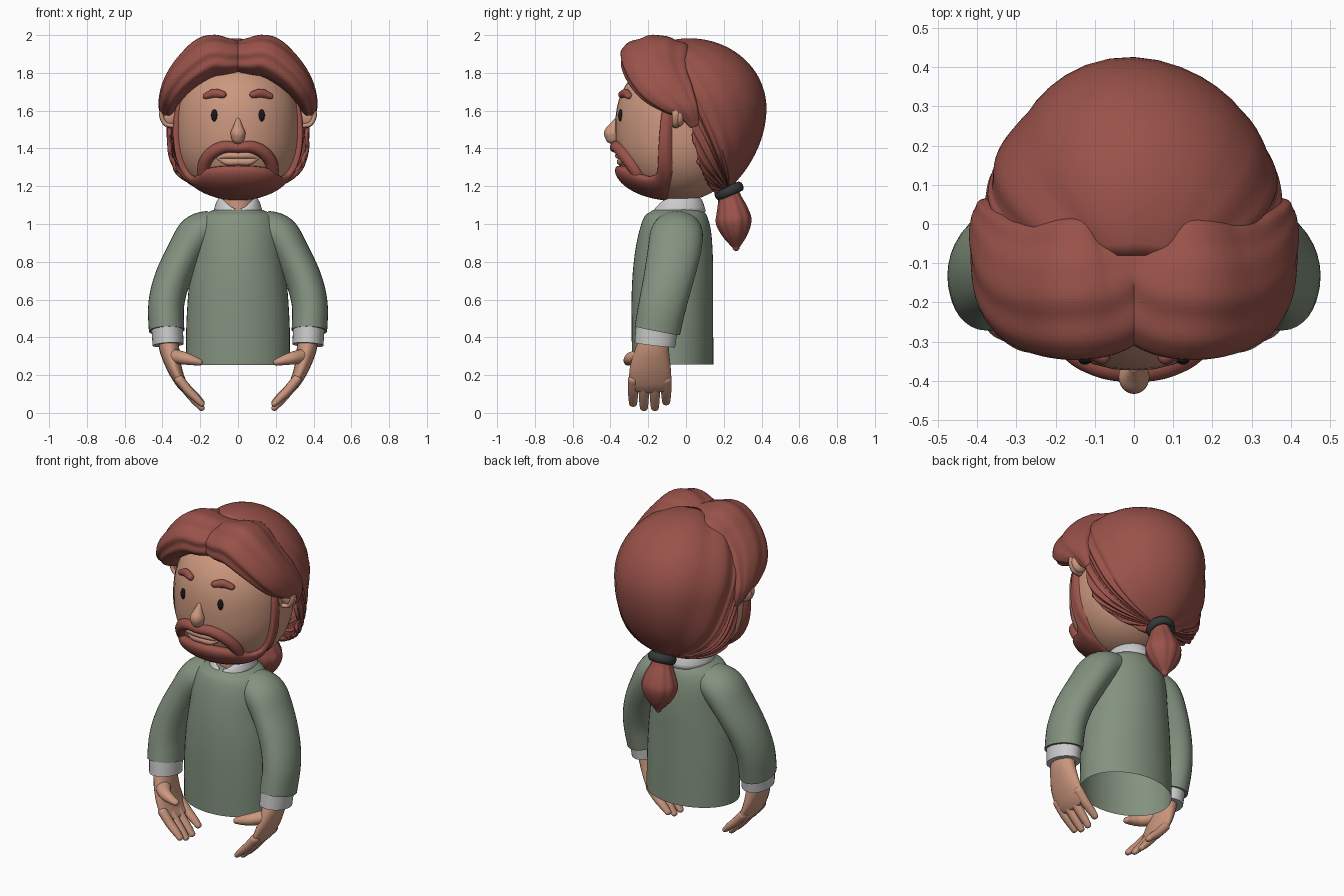
import bpy, bmesh, math
from math import sin, cos, pi, radians
from mathutils import Vector, Matrix

if "Cube" in bpy.data.objects:
    bpy.data.objects.remove(bpy.data.objects["Cube"])


def material(name, rgb):
    m = bpy.data.materials.new(name)
    m.diffuse_color = (*rgb, 1)
    m.use_nodes = True
    m.node_tree.nodes["Principled BSDF"].inputs["Base Color"].default_value = m.diffuse_color
    return m


SKIN = material("skin", (0.60, 0.31, 0.21))
HAIR = material("hair", (0.32, 0.085, 0.068))
GREEN = material("sweater_green", (0.23, 0.29, 0.215))
BLACK = material("black", (0.01, 0.01, 0.01))
BAND = material("band", (0.035, 0.04, 0.04))


def finish(name, bm, mat=None, mirror=False, thick=0):
    bmesh.ops.remove_doubles(bm, verts=bm.verts, dist=1e-5)
    bmesh.ops.recalc_face_normals(bm, faces=bm.faces)
    me = bpy.data.meshes.new(name)
    bm.to_mesh(me)
    bm.free()
    me.shade_smooth()
    me.set_sharp_from_angle(angle=radians(60))
    ob = bpy.data.objects.new(name, me)
    bpy.context.collection.objects.link(ob)
    if mat:
        me.materials.append(mat)
    if thick:
        s = ob.modifiers.new("thickness", 'SOLIDIFY')
        s.thickness, s.offset = thick, -1
    if mirror:
        ob.modifiers.new("mirror", 'MIRROR').use_mirror_merge = False
    return ob


def spline(keys, s):
    """Catmull-Rom through tuples of any length, s in 0..1."""
    f = s * (len(keys) - 1)
    i = min(int(f), len(keys) - 2)
    t = f - i
    p1, p2 = keys[i], keys[i + 1]
    p0 = keys[i - 1] if i else p1
    p3 = keys[i + 2] if i + 2 < len(keys) else p2
    return [b + .5 * t * (c - a + t * (2*a - 5*b + 4*c - d + t * (3*(b - c) + d - a)))
            for a, b, c, d in zip(p0, p1, p2, p3)]


def grid(name, fn, nu, nv, mat=None, **kw):
    bm = bmesh.new()
    vs = [[bm.verts.new(fn(i / nu, j / nv)) for j in range(nv + 1)] for i in range(nu + 1)]
    for i in range(nu):
        for j in range(nv):
            bm.faces.new((vs[i][j], vs[i + 1][j], vs[i + 1][j + 1], vs[i][j + 1]))
    return finish(name, bm, mat, **kw)


def tube(name, keys, mat=None, seg=20, steps=6, caps="round", ripple=None, **kw):
    """Sweep an ellipse along keys (x, y, z, r_normal, r_along_y)."""
    n = steps * (len(keys) - 1)
    pts = [spline(keys, i / n) for i in range(n + 1)]
    rings = []
    for i, p in enumerate(pts):
        t = (Vector(pts[min(i + 1, n)][:3]) - Vector(pts[max(i - 1, 0)][:3])).normalized()
        b = (Vector((0, 1, 0)) - t * t.y).normalized()
        rings.append((Vector(p[:3]), t, b, b.cross(t), p[3], p[4]))
    if caps == "round":
        def dome(ring, sign):
            c, t, b, m, rn, rb = ring
            return [(c + t * sign * min(rn, rb) * sin(a), t, b, m, rn * cos(a), rb * cos(a))
                    for a in (.35, .7, 1.05, 1.35, 1.53)]
        rings = dome(rings[0], -1)[::-1] + rings + dome(rings[-1], 1)
    bm = bmesh.new()
    loops = []
    for c, t, b, m, rn, rb in rings:
        loop = []
        for j in range(seg):
            a = 2 * pi * j / seg
            k = ripple(a) if ripple else 1
            loop.append(bm.verts.new(c + (m * rn * cos(a) + b * rb * sin(a)) * k))
        loops.append(loop)
    for p, q in zip(loops, loops[1:]):
        for j in range(seg):
            bm.faces.new((p[j], p[j - 1], q[j - 1], q[j]))
    if caps != "open":
        bm.faces.new(loops[-1])
        if caps != "top":
            bm.faces.new(loops[0])
    return finish(name, bm, mat, **kw)


def ball(name, loc, r, mat, mirror=False):
    bm = bmesh.new()
    bmesh.ops.create_uvsphere(bm, u_segments=24, v_segments=16, radius=1,
                              matrix=Matrix.Translation(loc) @ Matrix.Diagonal((*r, 1)))
    return finish(name, bm, mat, mirror)


def sym(keys):
    return [(-k[0], *k[1:]) for k in keys[:0:-1]] + keys


# Head: egg with a full jaw, plus helpers that place things on its surface
def swell(z):
    return max(0, 1 - min(1, abs(z - 1.5) / .38) ** 2.5) ** .5


def on_head(az, z, off=0):
    k = swell(z)
    return Vector(((.33 * k + off) * sin(az), -.04 - (.335 * k + off) * cos(az), z))


def face(x, z, off=0):
    return (x, -.04 - .335 * max(0, swell(z) ** 2 - (x / .33) ** 2) ** .5 - off, z)


grid("head", lambda u, v: on_head(2 * pi * u, 1.5 - .38 * cos(pi * v)), 40, 28, SKIN)
tube("neck", [(0, -.04, 1.0, .085, .085), (0, -.02, 1.25, .09, .1)], SKIN)

# Face features
ball("eye", face(.125, 1.575), (.017, .012, .032), BLACK, True)
tube("eyebrow", [(*face(x, z, .004), r, .02) for x, z, r in
                 ((.08, 1.685, .019), (.125, 1.692, .024), (.17, 1.677, .016))], HAIR, mirror=True)
tube("nose", [(0, -.37, 1.55, .012, .012), (0, -.38, 1.52, .024, .026),
              (0, -.39, 1.485, .039, .043), (0, -.388, 1.46, .036, .04)], SKIN)
ball("ear", (.365, -.035, 1.57), (.05, .028, .055), SKIN, True)
tube("ear_rim", [(x, -.055, z, .012, .02) for x, z in
                 ((.34, 1.615), (.385, 1.622), (.406, 1.58), (.385, 1.53), (.345, 1.52))],
     SKIN, seg=12, mirror=True)
for nm, z, r in (("upper_lip", 1.362, .016), ("lower_lip", 1.33, .018)):
    tube(nm, sym([(*face(0, z, 0), r, .014), (*face(.06, z, 0), r, .014),
                  (*face(.105, 1.35, -.004), .008, .008)]), SKIN, seg=12)

# Beard: band hugging the jaw that rises into sideburns (azimuth, top, bottom, thickness)
JAW = sym([(0, 1.31, 1.125, .06), (28, 1.30, 1.125, .06), (46, 1.265, 1.13, .055),
           (60, 1.255, 1.14, .045), (70, 1.31, 1.16, .035), (75, 1.60, 1.18, .026),
           (80, 1.65, 1.22, .022), (84, 1.65, 1.28, .003)])


def beard(u, v):
    az, top, bot, th = spline(JAW, u)
    s, c = sin(2 * pi * v), cos(2 * pi * v)
    off = th * abs(s) ** .8 if s > 0 else .03 * s
    return on_head(radians(az), (top + bot) / 2 + (top - bot) / 2 * c, off)


grid("beard", beard, 84, 24, HAIR)
tube("moustache", sym([(*face(x, z, .0), r, .034) for x, z, r in
                       ((0, 1.405, .028), (.07, 1.408, .032), (.13, 1.382, .034),
                        (.17, 1.335, .034), (.18, 1.28, .036), (.16, 1.23, .036))]), HAIR)

# Swept-back hair: strands run from the hairline over the skull and gather at the tie
CEN = Vector((0, .02, 1.6))
LINE = [(0, -.08, 1.97), (.14, -.08, 1.94), (.27, -.06, 1.86), (.35, -.02, 1.74), (.37, .02, 1.6),
        (.35, .04, 1.46), (.29, .07, 1.33), (.2, .11, 1.23), (.09, .14, 1.19), (0, .15, 1.18)]
LINE = [(-x, y, z) for x, y, z in LINE[:0:-1]] + LINE
TIE = Vector((0, .225, 1.18))


def skull(u, v):
    d0 = (Vector(spline(LINE, u)) - CEN).normalized()
    d = d0.slerp((TIE - CEN).normalized(), min(v, .999))
    rz = .38 if d.z > 0 else .46
    r = 1 / ((d.x / .375) ** 2 + (d.y / .41) ** 2 + (d.z / rz) ** 2) ** .5
    groove = abs(sin(u * pi * 17)) ** .7 - .6 + .4 * sin(u * pi * 46)
    p = d * r * (1 + .022 * groove * sin(pi * min(1, v * .8 + .2)) ** .7)
    if p.z < 0:
        p.x *= 1 + .55 * (p.z / .46) ** 2
    return (CEN + p).lerp(TIE, v ** 7)


grid("back_hair", skull, 204, 36, HAIR, thick=.02)

# Front quiff: two rolled lobes that sweep down over the ears
tube("front_hair", sym([(0, -.12, 1.875, .092, .15), (.07, -.145, 1.878, .106, .185),
                        (.15, -.16, 1.878, .118, .19), (.24, -.155, 1.82, .1, .175),
                        (.31, -.12, 1.75, .08, .155), (.355, -.055, 1.675, .06, .115),
                        (.375, .005, 1.605, .042, .065), (.365, .04, 1.53, .02, .03)]),
     HAIR, seg=64, ripple=lambda a: 1 + .03 * cos(6 * a) + .018 * cos(11 * a + 1))

# Ponytail and its band
tube("ponytail", [(0, .215, 1.20, .055, .055), (0, .23, 1.14, .06, .06), (0, .245, 1.07, .09, .082),
                  (0, .253, 1.01, .103, .092), (0, .26, .94, .075, .065), (0, .265, .875, .018, .018)],
     HAIR, seg=60, ripple=lambda a: .97 + .06 * abs(sin(5 * a)))
tie = grid("hair_band", lambda u, v: Vector((
    (.062 + .018 * cos(2 * pi * v)) * cos(2 * pi * u),
    (.062 + .018 * cos(2 * pi * v)) * sin(2 * pi * u), .027 * sin(2 * pi * v))), 36, 14, BAND)
tie.location, tie.rotation_euler = (0, .228, 1.175), (.4, 0, 0)

# Sweater body (open below) and shirt collar
tube("sweater_body", [(0, -.07, .255, .275, .215), (0, -.072, .45, .274, .216),
                      (0, -.072, .65, .262, .215), (0, -.065, .82, .24, .208),
                      (0, -.055, .96, .225, .19), (0, -.05, 1.04, .19, .165),
                      (0, -.05, 1.075, .13, .13)], GREEN, seg=48, caps="top")


def collar(u, v):
    az = radians(8 + 344 * u)
    r = .095 + .035 * v
    top = 1.14 - .06 * max(0, cos(az)) ** 3
    return Vector((r * sin(az), -.045 - (r + .02) * cos(az), top - .075 * v ** 2))


grid("collar", collar, 48, 6, thick=.015)

# Arms: sleeve, cuff, palm, thumb and fingers
tube("sleeve", [(.13, -.045, .985, .09, .12), (.215, -.05, .945, .105, .14),
                (.285, -.065, .84, .097, .14), (.35, -.095, .70, .096, .132),
                (.38, -.125, .57, .095, .126), (.378, -.152, .435, .094, .122)],
     GREEN, seg=32, caps="flat", mirror=True)
tube("cuff", [(.376, -.153, .465, .084, .112), (.37, -.165, .36, .082, .108)],
     seg=32, caps="flat", mirror=True)
tube("palm", [(.37, -.165, .40, .055, .075), (.362, -.178, .33, .052, .09),
              (.338, -.188, .24, .04, .108), (.305, -.19, .165, .03, .112),
              (.28, -.19, .13, .024, .106)], SKIN, mirror=True)
tube("thumb", [(.345, -.23, .30, .04, .045), (.29, -.285, .29, .034, .036),
               (.24, -.302, .278, .026, .029), (.205, -.305, .268, .018, .022)], SKIN, mirror=True)
for i, (y, drop) in enumerate(((-.28, .022), (-.223, 0), (-.165, 0), (-.105, .03))):
    tube(f"finger_{i + 1}", [(.31, y, .175, .026, .029), (.262, y, .108 + drop * .4, .024, .028),
                             (.222, y, .06 + drop * .8, .021, .025),
                             (.193, y, .026 + drop, .016, .021)], SKIN, seg=14, mirror=True)
